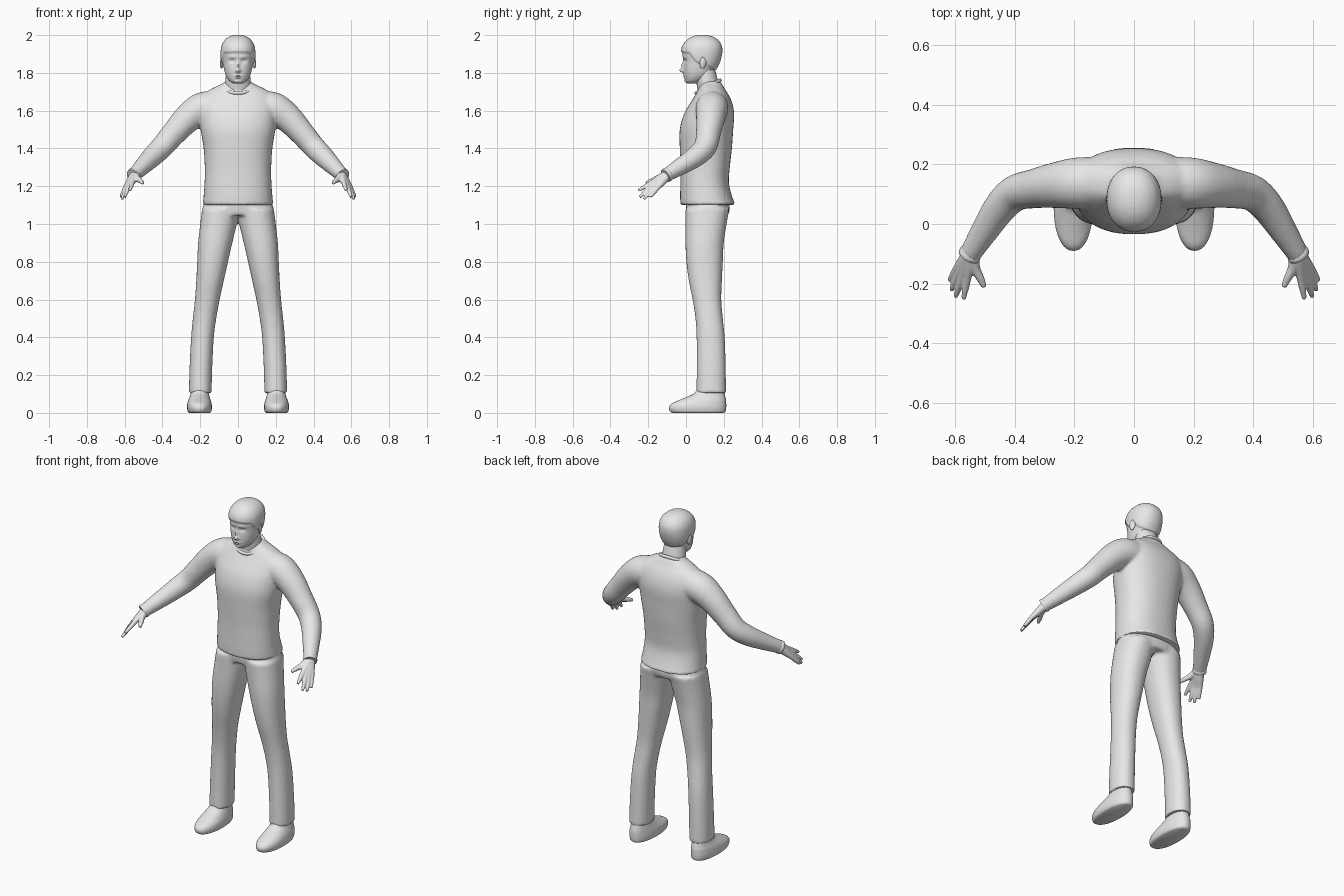
import bpy, bmesh, math
from mathutils import Vector, Matrix

if "Cube" in bpy.data.objects:
    bpy.data.objects.remove(bpy.data.objects["Cube"])

grey = bpy.data.materials.new("plain_grey")
grey.diffuse_color = (0.8, 0.8, 0.8, 1)
grey.use_nodes = True
grey.node_tree.nodes["Principled BSDF"].inputs["Base Color"].default_value = grey.diffuse_color


def smooth_keys(keys, k):
    """Interpolate key tuples with a Catmull-Rom spline, k steps per span."""
    out = []
    for i in range(len(keys) - 1):
        p0, p1, p2, p3 = keys[max(i - 1, 0)], keys[i], keys[i + 1], keys[min(i + 2, len(keys) - 1)]
        for s in range(k):
            t = s / k
            out.append(tuple(0.5 * (2 * b + (c - a) * t + (2 * a - 5 * b + 4 * c - d) * t * t
                                    + (3 * b - a - 3 * c + d) * t ** 3)
                             for a, b, c, d in zip(p0, p1, p2, p3)))
    return out + [tuple(keys[-1])]


def level_rings(keys, k=6, n=40, power=2.3):
    """Horizontal rounded rings from keys (z, x0, x1, y0, y1)."""
    rings = []
    for z, x0, x1, y0, y1 in smooth_keys(keys, k):
        ring = []
        for i in range(n):
            c, s = math.cos(math.tau * i / n), math.sin(math.tau * i / n)
            c = math.copysign(abs(c) ** (2 / power), c)
            s = math.copysign(abs(s) ** (2 / power), s)
            ring.append(Vector(((x0 + x1) / 2 + c * (x1 - x0) / 2, (y0 + y1) / 2 + s * (y1 - y0) / 2, z)))
        rings.append(ring)
    return rings


def tube_rings(keys, k=5, n=20):
    """Round rings along a path of keys (x, y, z, radius)."""
    pts = smooth_keys(keys, k)
    rings = []
    for i, p in enumerate(pts):
        t = Vector(pts[min(i + 1, len(pts) - 1)][:3]) - Vector(pts[max(i - 1, 0)][:3])
        q = t.to_track_quat('Z', 'Y')
        rings.append([Vector(p[:3]) + q @ Vector((p[3] * math.cos(math.tau * j / n),
                                                  p[3] * math.sin(math.tau * j / n), 0)) for j in range(n)])
    return rings


def loft(bm, rings, mirror=False):
    """Skin rings with quads and cap both ends; optionally add a mirrored copy."""
    for sx in ((1, -1) if mirror else (1,)):
        rows = [[bm.verts.new((v.x * sx, v.y, v.z)) for v in r] for r in rings]
        n = len(rows[0])
        for a, b in zip(rows, rows[1:]):
            for i in range(n):
                bm.faces.new((a[i], a[(i + 1) % n], b[(i + 1) % n], b[i]))
        bm.faces.new(rows[0][::-1])
        bm.faces.new(rows[-1])


def finish(name, bm, voxel=0, smooth=4, angle=40):
    """Make the object; a voxel size fuses all its pieces into one skin."""
    bmesh.ops.recalc_face_normals(bm, faces=bm.faces)
    me = bpy.data.meshes.new(name)
    bm.to_mesh(me)
    bm.free()
    ob = bpy.data.objects.new(name, me)
    bpy.context.collection.objects.link(ob)
    bpy.ops.object.select_all(action='DESELECT')
    bpy.context.view_layer.objects.active = ob
    ob.select_set(True)
    if voxel:
        m = ob.modifiers.new("fuse", 'REMESH')
        m.mode, m.voxel_size = 'VOXEL', voxel
        bpy.ops.object.modifier_apply(modifier=m.name)
        m = ob.modifiers.new("soften", 'SMOOTH')
        m.factor, m.iterations = 0.5, smooth
        bpy.ops.object.modifier_apply(modifier=m.name)
    ob.data.materials.clear()
    ob.data.materials.append(grey)
    bpy.ops.object.shade_smooth_by_angle(angle=math.radians(angle))
    return ob


def sym(z, w, y0, y1):
    return (z, -w, w, y0, y1)


# Sweater: torso with both sleeves
bm = bmesh.new()
loft(bm, level_rings([sym(1.10, .187, -.03, .262), sym(1.15, .182, -.031, .243), sym(1.22, .177, -.03, .227),
                      sym(1.3, .176, -.03, .232), sym(1.4, .182, -.033, .243), sym(1.5, .198, -.033, .25),
                      sym(1.58, .205, -.012, .255), sym(1.64, .205, .022, .245), sym(1.685, .185, .05, .225),
                      sym(1.715, .142, .066, .205), sym(1.74, .09, .075, .192), sym(1.755, .07, .085, .182)]))
loft(bm, tube_rings([(.10, .14, 1.62, .085), (.19, .137, 1.61, .087), (.265, .13, 1.56, .077),
                     (.34, .118, 1.48, .066), (.40, .103, 1.41, .061), (.45, .055, 1.36, .056),
                     (.50, -.02, 1.31, .047), (.553, -.105, 1.258, .036)]), True)
finish("sweater", bm, .009)

# Neckband
bm = bmesh.new()
band = []
for i in range(33):
    a = math.tau * i / 32
    band.append((.077 * math.cos(a), .117 + .064 * math.sin(a), 1.727 + .034 * math.sin(a), .009))
loft(bm, tube_rings(band, 2, 10))
finish("neckband", bm)

# Sleeve cuffs
bm = bmesh.new()
loft(bm, tube_rings([(.546, -.094, 1.265, .036), (.551, -.101, 1.260, .039), (.556, -.109, 1.255, .037)], 3), True)
finish("cuffs", bm)

# Trousers: hips and both legs
bm = bmesh.new()
loft(bm, level_rings([sym(1.045, .19, .005, .222), sym(1.08, .188, 0, .232), sym(1.13, .175, -.003, .228)]))
loft(bm, level_rings([(.105, .14, .26, .055, .212), (.25, .136, .256, .057, .21), (.4, .128, .248, .056, .205),
                      (.5, .115, .239, .05, .195), (.6, .097, .228, .035, .187), (.7, .075, .221, .015, .19),
                      (.8, .053, .216, .002, .195), (.9, .030, .211, -.003, .2), (1.0, .006, .2, -.003, .215),
                      (1.08, -.01, .19, -.003, .23)], power=2.2), True)
finish("trousers", bm, .009)

# Shoes
bm = bmesh.new()
loft(bm, level_rings([(0, .15, .258, -.07, .2), (.008, .141, .266, -.085, .21), (.03, .138, .27, -.09, .213),
                      (.05, .14, .268, -.075, .213), (.068, .145, .263, -.035, .212), (.085, .15, .256, .005, .208),
                      (.105, .155, .25, .045, .203), (.14, .16, .245, .07, .195)], 4, 40, 2.2), True)
finish("shoes", bm)

# Hands: each finger runs from the wrist over its knuckle to the tip
bm = bmesh.new()
wrist = (.545, -.09, 1.266, .026)
for knuckle, tip in (((.560, -.183, 1.218), (.573, -.252, 1.178)),
                     ((.575, -.177, 1.205), (.600, -.245, 1.143)),
                     ((.587, -.166, 1.197), (.614, -.222, 1.133)),
                     ((.596, -.150, 1.192), (.620, -.190, 1.143))):
    mid = tuple((a + b) / 2 for a, b in zip(knuckle, tip))
    palm = tuple(a * .45 + b * .55 for a, b in zip(wrist, knuckle))
    loft(bm, tube_rings([wrist, palm + (.02,), knuckle + (.0135,), mid + (.0115,), tip + (.008,)], 4, 14), True)
loft(bm, tube_rings([wrist, (.535, -.145, 1.243, .018), (.516, -.183, 1.228, .0135),
                     (.503, -.212, 1.217, .009)], 4, 14), True)
finish("hands", bm, .0045, 3)

# Head: skull rings, pushed out for hair and modelled face features
HAIRLINE = [(-.06, 1.912), (.02, 1.905), (.05, 1.865), (.075, 1.85), (.09, 1.885), (.115, 1.84), (.2, 1.785)]
FEATURES = [(0, 1.812, .012, .010, -.020), (0, 1.838, .008, .022, -.012),   # nose tip, bridge
            (.031, 1.863, .014, .009, .010), (.031, 1.863, .007, .004, -.004),   # eye socket, eyeball
            (.03, 1.884, .022, .006, -.004), (0, 1.784, .020, .004, -.006),   # brow, upper lip
            (0, 1.773, .017, .004, -.005), (0, 1.7785, .02, .0016, .004),   # lower lip, mouth
            (0, 1.754, .018, .008, -.006)]   # chin


def hairline(y):
    for (a, za), (b, zb) in zip(HAIRLINE, HAIRLINE[1:]):
        if y <= b:
            return za + (zb - za) * (y - a) / (b - a)
    return HAIRLINE[-1][1]


bm = bmesh.new()
skull = level_rings([sym(1.743, .024, .008, .06), sym(1.758, .046, -.003, .09), sym(1.785, .064, -.010, .13),
                     sym(1.82, .074, -.013, .152), sym(1.86, .081, -.012, .172), sym(1.9, .084, -.018, .183),
                     sym(1.935, .081, -.014, .183), sym(1.962, .069, .004, .17), sym(1.98, .05, .028, .148),
                     sym(1.99, .028, .055, .12), sym(1.993, .008, .075, .1)], 8, 120, 2.2)
for ring in skull:
    for v in ring:
        x, y, z = v
        if y < .05:
            for fx, fz, rx, rz, dy in FEATURES:
                v.y += dy * math.exp(-((abs(x) - fx) / rx) ** 2 - ((z - fz) / rz) ** 2)
        t = min(max((z - hairline(y)) / .009 + .5, 0), 1)
        out = Vector((x, y - .085, (z - 1.88) * .9)).normalized()
        v += out * .0085 * t * t * (3 - 2 * t)
loft(bm, skull)
# Neck
loft(bm, level_rings([sym(1.66, .071, .066, .19), sym(1.72, .07, .06, .178), sym(1.78, .065, .048, .164),
                      sym(1.83, .06, .05, .15)], 4, 40, 2))
# Ears
for s in (1, -1):
    place = (Matrix.Translation((s * .086, .09, 1.853)) @ Matrix.Rotation(s * .3, 4, 'Z')
             @ Matrix.Rotation(-.15, 4, 'X') @ Matrix.Diagonal((.008, .018, .031, 1)))
    bmesh.ops.create_uvsphere(bm, u_segments=20, v_segments=12, radius=1, matrix=place)
finish("head", bm, angle=60)
